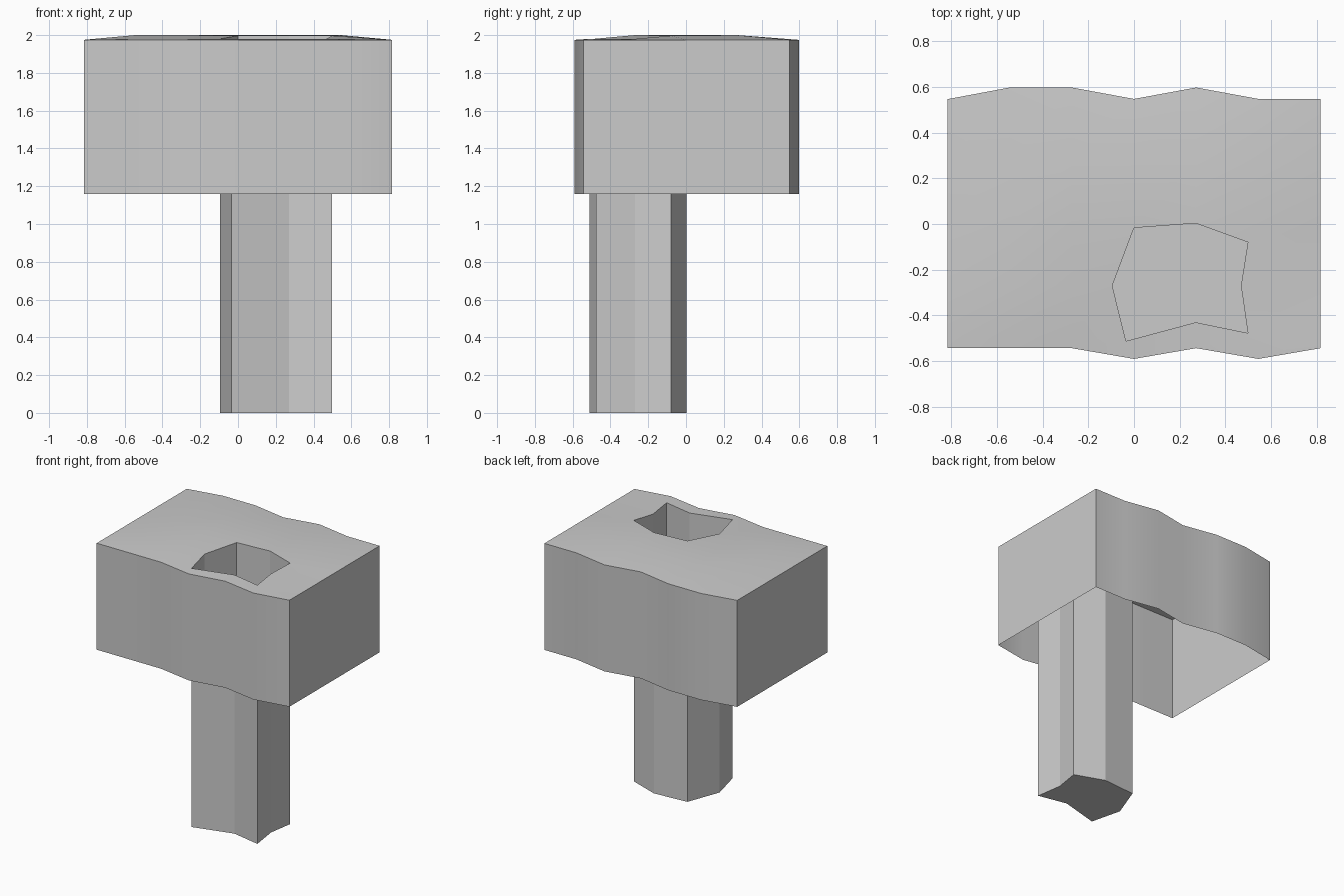
import bpy, bmesh, math

if "Cube" in bpy.data.objects:
    bpy.data.objects.remove(bpy.data.objects["Cube"])

STEP, TOP, RIM, BASE = 0.272, 2.0, 1.975, 1.16
NX = 7

# Wavy long edges of the block and the outline of the shaft
back_y = [0.546, 0.597, 0.597, 0.547, 0.597, 0.547, 0.547]
front_y = [-0.543, -0.543, -0.543, -0.59, -0.543, -0.59, -0.543]
rows_y = [None, -0.49, -0.27, 0.0, 0.27, None]
# (column, row) in the grid -> shaft corner, counter-clockwise
shaft = {(3, 1): (-0.035, -0.512), (4, 1): (0.27, -0.43), (5, 1): (0.498, -0.477),
         (5, 2): (0.468, -0.27), (5, 3): (0.498, -0.08), (4, 3): (0.27, 0.003),
         (3, 3): (0.0, -0.017), (3, 2): (-0.095, -0.27)}


def finish(name, bm, angle):
    mesh = bpy.data.meshes.new(name)
    bm.to_mesh(mesh)
    bm.free()
    obj = bpy.data.objects.new(name, mesh)
    bpy.context.collection.objects.link(obj)
    bpy.ops.object.select_all(action='DESELECT')
    obj.select_set(True)
    bpy.context.view_layer.objects.active = obj
    bpy.ops.object.shade_smooth_by_angle(angle=math.radians(angle))
    return obj


# Height of the gently crowned top
def top_z(i, j):
    if i in (0, NX - 1) or j in (0, 5):
        return RIM
    if (i, j) in shaft:
        return TOP - 0.003 if j == 3 else 1.98
    return 1.98 if j == 1 else TOP


# Block: crowned top with a shaft opening, side walls, open underneath
bm = bmesh.new()
v = {}
for i in range(NX):
    ys = [front_y[i]] + rows_y[1:5] + [back_y[i]]
    for j, y in enumerate(ys):
        x, y = shaft.get((i, j), ((i - 3) * STEP, y))
        v[i, j] = bm.verts.new((x, y, top_z(i, j)))
for i in range(NX - 1):
    for j in range(5):
        if not (i in (3, 4) and j in (1, 2)):
            bm.faces.new((v[i, j], v[i + 1, j], v[i + 1, j + 1], v[i, j + 1]))
border = ([(i, 0) for i in range(NX)] + [(NX - 1, j) for j in range(1, 6)]
          + [(i, 5) for i in range(NX - 2, -1, -1)] + [(0, j) for j in range(4, 0, -1)])
low = [bm.verts.new((v[k].co.x, v[k].co.y, BASE)) for k in border]
for n, k in enumerate(border):
    m = (n + 1) % len(border)
    bm.faces.new((low[n], low[m], v[border[m]], v[k]))
finish("block_shell", bm, 25)

# Shaft: hollow sleeve from the opening down to a closed foot
bm = bmesh.new()
foot = [bm.verts.new((x, y, 0)) for x, y in shaft.values()]
rim = [bm.verts.new((x, y, top_z(*k))) for k, (x, y) in shaft.items()]
for n in range(len(foot)):
    m = (n + 1) % len(foot)
    bm.faces.new((foot[n], foot[m], rim[m], rim[n]))
bm.faces.new(foot[::-1])
finish("hollow_shaft", bm, 10)
